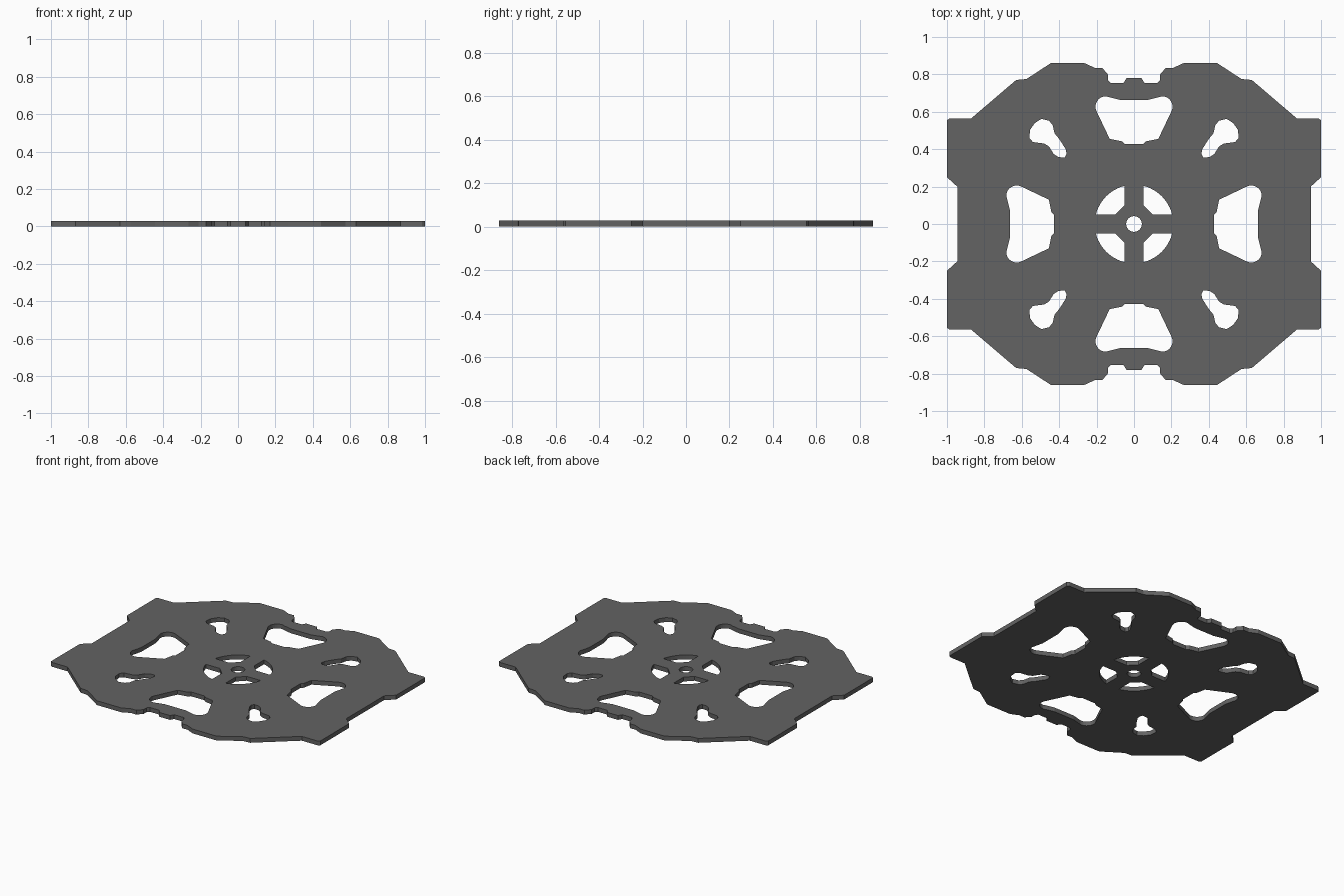
import bpy, math

if "Cube" in bpy.data.objects:
    bpy.data.objects.remove(bpy.data.objects["Cube"])

THICK = 0.029


def arc(cx, cy, r, a0, a1, n):
    """Points along a circular arc, angles in degrees."""
    return [(cx + r * math.cos(math.radians(a0 + (a1 - a0) * i / n)),
             cy + r * math.sin(math.radians(a0 + (a1 - a0) * i / n))) for i in range(n + 1)]


def flip(pts, sx, sy):
    return [(x * sx, y * sy) for x, y in pts]


def turn(pts, quarter):
    for _ in range(quarter):
        pts = [(-y, x) for x, y in pts]
    return pts


loops = []

# outer outline: one quadrant mirrored to four
quad = [(0.04, 0.78), (0.055, 0.755), (0.125, 0.755), (0.14, 0.77), (0.14, 0.80),
        (0.17, 0.835), (0.21, 0.835), (0.265, 0.86), (0.445, 0.86), (0.575, 0.775),
        (0.63, 0.77), (0.87, 0.565), (0.985, 0.565), (1.0, 0.555), (1.0, 0.25), (0.945, 0.2)]
loops.append(quad + flip(quad, 1, -1)[::-1] + flip(quad, -1, -1) + flip(quad, -1, 1)[::-1])

# four large lobed openings
half = ([(0.075, 0.664), (0.125, 0.676)] + arc(0.15, 0.627, 0.056, 90, -30, 10)
        + [(0.13, 0.455), (0.065, 0.442), (0.05, 0.428)])
lobed = half + flip(half, -1, 1)[::-1]
loops += [turn(lobed, q) for q in range(4)]

# four small diagonal openings
small = [(0.455, 0.552), (0.495, 0.562), (0.53, 0.54), (0.555, 0.505), (0.56, 0.46),
         (0.54, 0.438), (0.48, 0.43), (0.455, 0.415), (0.43, 0.375), (0.405, 0.358),
         (0.37, 0.355), (0.36, 0.375), (0.365, 0.40), (0.40, 0.455), (0.425, 0.485),
         (0.435, 0.53)]
loops += [flip(small, sx, sy) for sx in (1, -1) for sy in (1, -1)]

# hub: four windows between the spokes, and the centre bore
a = math.degrees(math.asin(0.05 / 0.21))
window = [(0.05, 0.10), (0.10, 0.05)] + arc(0, 0, 0.21, a, 90 - a, 12)
loops += [turn(window, q) for q in range(4)]
loops.append(arc(0, 0, 0.042, 0, 360, 24)[:-1])

# plate: filled flat curve with holes, extruded
curve = bpy.data.curves.new("plate", 'CURVE')
curve.dimensions = '2D'
curve.fill_mode = 'BOTH'
curve.extrude = THICK / 2
for pts in loops:
    s = curve.splines.new('POLY')
    s.points.add(len(pts) - 1)
    for p, (x, y) in zip(s.points, pts):
        p.co = (x, y, 0, 1)
    s.use_cyclic_u = True
plate = bpy.data.objects.new("cutout_plate", curve)
bpy.context.collection.objects.link(plate)
plate.location.z = THICK / 2

bpy.context.view_layer.objects.active = plate
plate.select_set(True)
bpy.ops.object.convert(target='MESH')
plate = bpy.context.object
plate.data.shade_flat()

mat = bpy.data.materials.new("dark_grey")
mat.diffuse_color = (0.125, 0.125, 0.125, 1)
mat.use_nodes = True
mat.node_tree.nodes["Principled BSDF"].inputs["Base Color"].default_value = mat.diffuse_color
plate.data.materials.clear()
plate.data.materials.append(mat)
